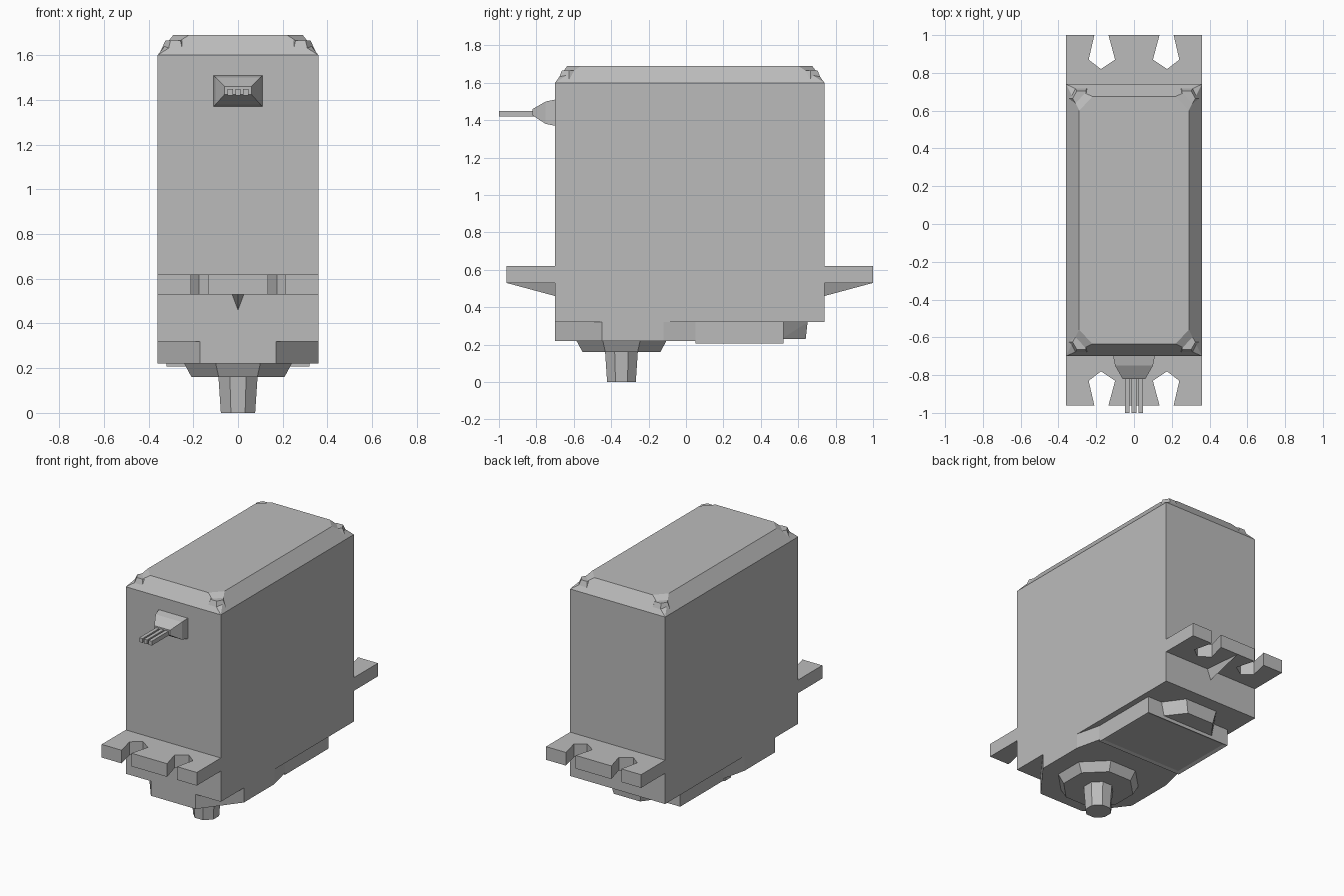
import bpy, bmesh, math
from mathutils import Matrix, Vector

old = bpy.data.objects.get("Cube")
if old:
    bpy.data.objects.remove(old, do_unlink=True)

GREY = (0.5, 0.5, 0.5, 1)
grey = bpy.data.materials.new("grey_plastic")
grey.use_nodes = True
grey.diffuse_color = GREY
grey.node_tree.nodes["Principled BSDF"].inputs["Base Color"].default_value = GREY


def finish(name, bm):
    bmesh.ops.recalc_face_normals(bm, faces=bm.faces)
    mesh = bpy.data.meshes.new(name)
    bm.to_mesh(mesh)
    bm.free()
    mesh.materials.append(grey)
    obj = bpy.data.objects.new(name, mesh)
    bpy.context.collection.objects.link(obj)
    return obj


def hull(name, points):
    bm = bmesh.new()
    for p in points:
        bm.verts.new(p)
    bmesh.ops.convex_hull(bm, input=bm.verts)
    bmesh.ops.dissolve_limit(bm, angle_limit=0.01, verts=bm.verts, edges=bm.edges)
    return finish(name, bm)


def prism(name, outline, low, high):
    bm = bmesh.new()
    face = bm.faces.new([bm.verts.new((x, y, low)) for x, y in outline])
    out = bmesh.ops.extrude_face_region(bm, geom=[face])
    moved = [g for g in out["geom"] if isinstance(g, bmesh.types.BMVert)]
    bmesh.ops.translate(bm, verts=moved, vec=(0, 0, high - low))
    return finish(name, bm)


def box(name, x0, x1, y0, y1, z0, z1):
    return prism(name, [(x0, y0), (x1, y0), (x1, y1), (x0, y1)], z0, z1)


def cone(name, x, y, low, high, r_low, r_high, sides):
    bm = bmesh.new()
    spin = Matrix.Rotation(math.pi / sides, 4, 'Z')
    place = Matrix.Translation((x, y, (low + high) / 2)) @ spin
    bmesh.ops.create_cone(bm, cap_ends=True, segments=sides, radius1=r_low,
                          radius2=r_high, depth=high - low, matrix=place)
    return finish(name, bm)


def mirrored(half):
    return half + [(-x, y) for x, y in reversed(half)]


W, FRONT, BACK = 0.36, -0.70, 0.74

# Main case
box("case", -W, W, FRONT, BACK, 0.32, 1.6)

# Chamfered lid with cut corners
lid = [(s * W, y, 1.6) for s in (-1, 1) for y in (FRONT, BACK)]
for s in (-1, 1):
    for y, inward in ((FRONT, 1), (BACK, -1)):
        lid.append((s * 0.22, y + inward * 0.065, 1.69))
        lid.append((s * 0.29, y + inward * 0.14, 1.69))
hull("lid", lid)

# Corner screws, countersunk low-poly heads
for s, side in ((-1, "right"), (1, "left")):
    for y, end in ((FRONT + 0.075, "front"), (BACK - 0.075, "back")):
        cone(f"screw_{end}_{side}", s * 0.28, y, 1.6, 1.665, 0.075, 0.045, 6)

# Mounting flanges with keyhole notches, and the rib under each
for name, wall, d in (("front", FRONT, -1), ("back", BACK, 1)):
    tip = wall + d * 0.26
    half = [(W, wall), (W, tip), (0.21, tip), (0.24, tip - d * 0.13),
            (0.175, tip - d * 0.18), (0.1, tip - d * 0.13), (0.135, tip)]
    prism(f"{name}_flange", mirrored(half), 0.53, 0.62)
    hull(f"{name}_rib", [(-0.03, wall, 0.54), (0.03, wall, 0.54),
                         (0, wall, 0.46), (0, tip, 0.53), (0, tip, 0.54)])

# Bottom gear cover
cover = [(0.32, 0.52), (0.32, 0.05), (W, -0.12), (W, -0.45), (0.17, FRONT)]
prism("gear_cover", mirrored(cover), 0.22, 0.32)

# Rear bump beside the cover
hull("cover_bump", [(s * x, y, z) for s in (-1, 1) for x, y, z in (
    (0.22, 0.51, 0.32), (0.12, 0.65, 0.32), (0.2, 0.51, 0.23), (0.1, 0.64, 0.23))])

# Plain raised panel with a recessed centre
panel = box("bottom_panel", -0.32, 0.32, 0.05, 0.52, 0.207, 0.225)
bm = bmesh.new()
bm.from_mesh(panel.data)
under = min(bm.faces, key=lambda f: f.calc_center_median().z)
bmesh.ops.inset_region(bm, faces=[under], thickness=0.03, depth=0)
bmesh.ops.translate(bm, verts=under.verts, vec=(0, 0, 0.008))
bm.to_mesh(panel.data)
bm.free()

# Output boss and shaft
cone("output_boss", 0, -0.345, 0.16, 0.22, 0.225, 0.26, 8)
cone("output_shaft", 0, -0.345, 0, 0.165, 0.083, 0.095, 8)

# Cable strain relief, tapering outward
relief = []
for y, x, low, high in ((FRONT, 0.11, 1.37, 1.51), (-0.75, 0.1, 1.38, 1.5),
                        (-0.82, 0.06, 1.425, 1.46)):
    relief += [(s * x, y, z) for s in (-1, 1) for z in (low, high)]
hull("strain_relief", relief)

# Three cable wires
for i, name in enumerate(("right", "middle", "left")):
    x = (i - 1) * 0.035
    box(f"{name}_wire", x - 0.012, x + 0.012, -1.0, -0.8, 1.42, 1.45)
